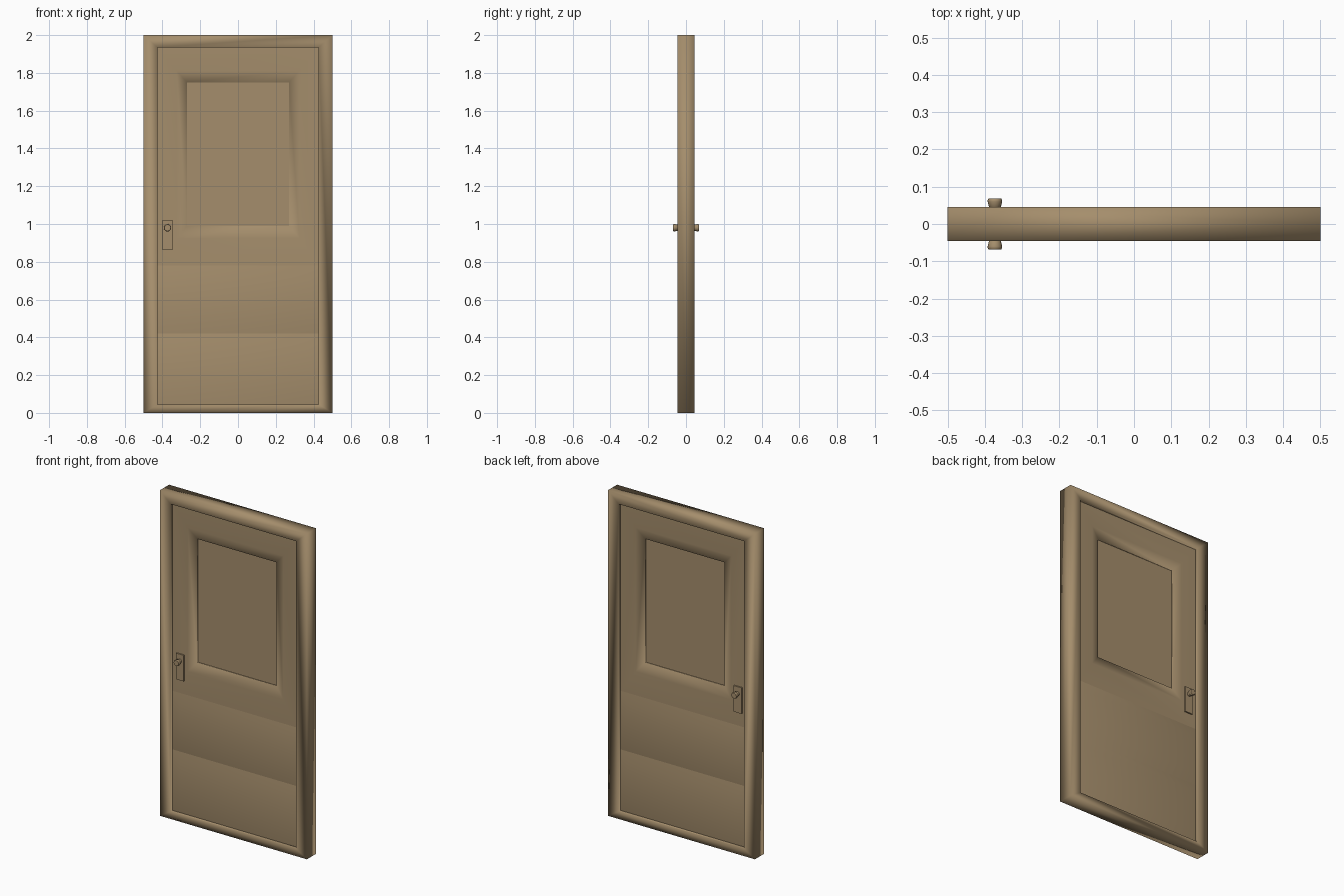
import bpy, bmesh, math

if "Cube" in bpy.data.objects:
    bpy.data.objects.remove(bpy.data.objects["Cube"])

wood = bpy.data.materials.new("tan_wood")
wood.diffuse_color = (0.376, 0.270, 0.150, 1.0)
wood.use_nodes = True
wood.node_tree.nodes["Principled BSDF"].inputs["Base Color"].default_value = wood.diffuse_color


def make(name, bm, smooth):
    """Turn a front-half bmesh into an object mirrored to the back."""
    me = bpy.data.meshes.new(name)
    bm.to_mesh(me)
    bm.free()
    me.materials.append(wood)
    for p in me.polygons:
        p.use_smooth = smooth
    ob = bpy.data.objects.new(name, me)
    bpy.context.collection.objects.link(ob)
    m = ob.modifiers.new("both_sides", 'MIRROR')
    m.use_axis = (False, True, False)
    m.use_clip = True
    m.merge_threshold = 0.0005
    return ob


def loft(bm, loops, cap):
    """Skin between loops of points, optionally closing the last one."""
    rings = [[bm.verts.new(p) for p in lp] for lp in loops]
    n = len(rings[0])
    for a, b in zip(rings, rings[1:]):
        for i in range(n):
            j = (i + 1) % n
            bm.faces.new((a[i], a[j], b[j], b[i]))
    if cap:
        bm.faces.new(rings[-1])


def rect(hw, z0, z1, y, cx=0.0):
    return [(cx - hw, y, z0), (cx + hw, y, z0), (cx + hw, y, z1), (cx - hw, y, z1)]


def circle(r, y, cx, cz, n=16):
    return [(cx + r * math.cos(2 * math.pi * i / n), y,
             cz + r * math.sin(2 * math.pi * i / n)) for i in range(n)]


FRONT, LEAF = -0.045, -0.025

# outer frame, smooth shaded around its edges
bm = bmesh.new()
loft(bm, [rect(0.5, 0, 2, 0), rect(0.5, 0, 2, FRONT),
          rect(0.427, 0.045, 1.935, FRONT), rect(0.427, 0.045, 1.935, LEAF)], False)
make("door_frame", bm, True)

# upper leaf with the sloping window recess
bm = bmesh.new()
loft(bm, [rect(0.427, 0.78, 1.935, LEAF), rect(0.325, 0.925, 1.81, LEAF),
          rect(0.27, 0.99, 1.75, -0.011), rect(0.27, 0.99, 1.75, -0.004)], False)
make("upper_leaf", bm, True)

# flat window pane
bm = bmesh.new()
loft(bm, [rect(0.27, 0.99, 1.75, -0.004)], True)
make("window_pane", bm, False)

# two raised lower panels
for name, z0, z1 in (("middle_panel", 0.42, 0.78), ("bottom_panel", 0.045, 0.42)):
    bm = bmesh.new()
    loft(bm, [rect(0.427, z0, z1, LEAF), rect(0.37, z0 + 0.065, z1 - 0.06, -0.038)], True)
    make(name, bm, True)

# handle backplate
HX = -0.373
bm = bmesh.new()
loft(bm, [rect(0.027, 0.862, 1.022, LEAF + 0.002, HX),
          rect(0.027, 0.862, 1.022, LEAF - 0.008, HX)], True)
make("handle_plate", bm, False)

# turned door knob
bm = bmesh.new()
profile = [(0.013, -0.02), (0.013, -0.043), (0.016, -0.046), (0.0195, -0.060),
           (0.0195, -0.064), (0.017, -0.068)]
loft(bm, [circle(r, y, HX, 0.98) for r, y in profile], True)
knob = make("door_knob", bm, True)
bpy.context.view_layer.objects.active = knob
knob.select_set(True)
bpy.ops.object.shade_smooth_by_angle(angle=math.radians(40))
